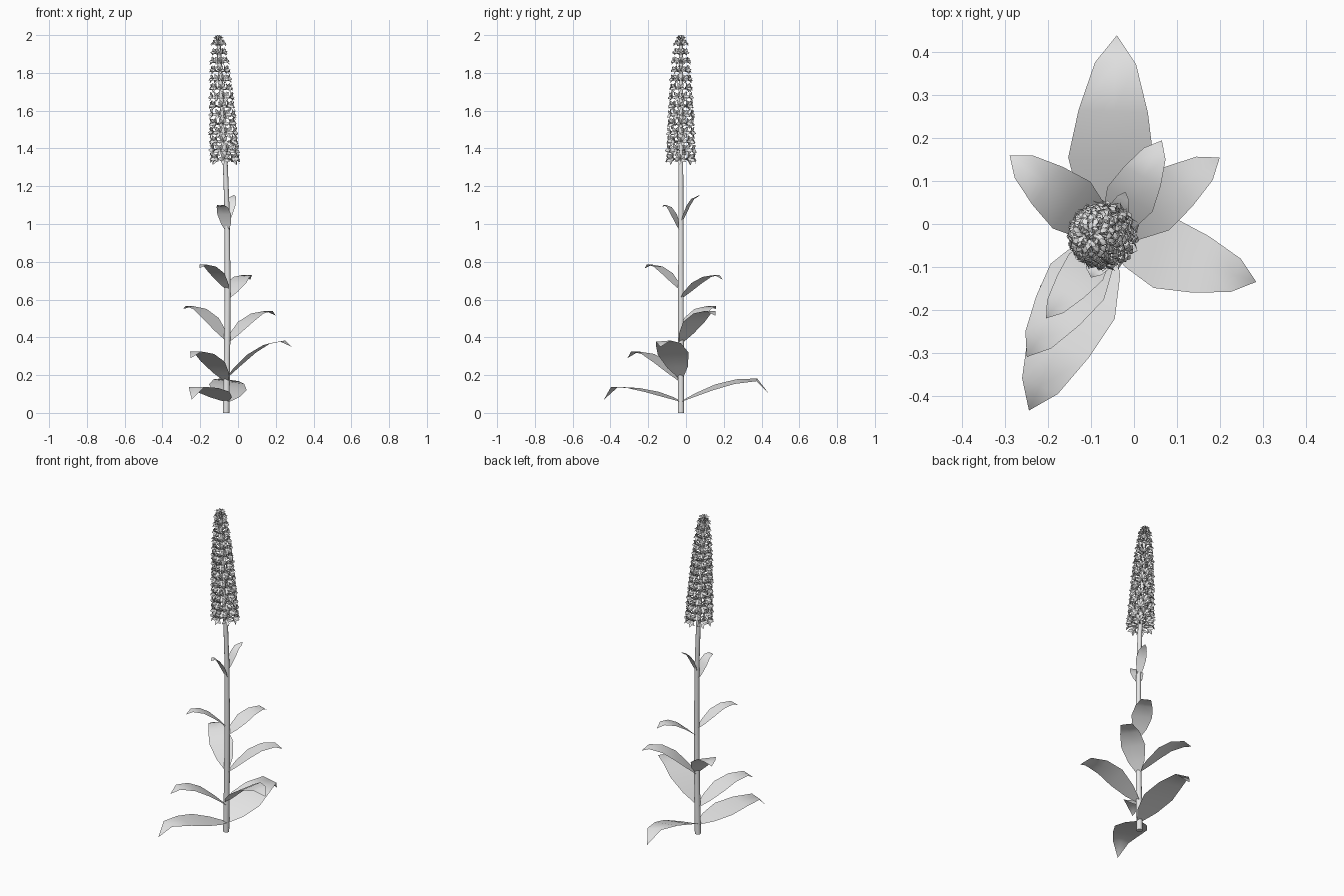
import bpy
import bmesh
import random
from math import cos, sin, pi, tau
from mathutils import Vector, Matrix

random.seed(4)
cube = bpy.data.objects.get("Cube")
if cube:
    bpy.data.objects.remove(cube)

grey = bpy.data.materials.new("pale grey")
grey.use_nodes = True
grey.diffuse_color = (0.8, 0.8, 0.8, 1)
grey.node_tree.nodes["Principled BSDF"].inputs["Base Color"].default_value = (0.8, 0.8, 0.8, 1)


def make_object(name, bm):
    mesh = bpy.data.meshes.new(name)
    bm.to_mesh(mesh)
    bm.free()
    for face in mesh.polygons:
        face.use_smooth = len(face.vertices) < 5
    mesh.materials.append(grey)
    obj = bpy.data.objects.new(name, mesh)
    bpy.context.collection.objects.link(obj)


def stem_centre(z):
    """Centre line: a slight bow below, a lean inside the spike."""
    lean = max(0, z - 1.2) / 0.8
    bow = 0.008 * sin(pi * min(z / 1.4, 1))
    return Vector((-0.063 + bow - 0.042 * lean, -0.027, z))


def loft(bm, rings, closed=True):
    """Join successive rings of vertices with quads."""
    for a, b in zip(rings, rings[1:]):
        n = len(a)
        for i in range(n if closed else n - 1):
            j = (i + 1) % n
            bm.faces.new((a[i], a[j], b[j], b[i]))


# Stem: slim tapering tube
bm = bmesh.new()
SIDES = 10
rings = []
for z in (0, 0.35, 0.7, 1.05, 1.3, 1.5, 1.75, 1.96):
    r = 0.0175 - 0.0035 * z
    rings.append([bm.verts.new(stem_centre(z) + Vector((r * cos(tau * i / SIDES), r * sin(tau * i / SIDES), 0)))
                  for i in range(SIDES)])
loft(bm, rings)
bm.faces.new(rings[0][::-1])
bm.faces.new(rings[-1])
make_object("stem", bm)

# Leaf stations: distance along, share of full width, share of rise
LEAF = ((0, 0.15, 0), (0.16, 0.68, 0.3), (0.38, 1, 0.66), (0.62, 0.81, 0.92), (0.86, 0.48, 1))


def leaf(name, tip, base_z, peak_z, width, roll=0):
    """Arching pointed blade from the stem to its tip; roll lifts its left edge."""
    bm = bmesh.new()
    tip = Vector(tip)
    base = stem_centre(base_z)
    run = Vector((tip.x - base.x, tip.y - base.y, 0))
    side = Vector((-run.y, run.x, 0)).normalized() * width / 2
    side.z = roll * width / 2
    rows = []
    for t, w, rise in LEAF:
        mid = base + run * t + Vector((0, 0, (peak_z - base_z) * rise))
        rows.append([bm.verts.new(mid + side * w * s) for s in (1, 0, -1)])
    loft(bm, rows, closed=False)
    end = bm.verts.new(tip)
    a, b, c = rows[-1]
    bm.faces.new((a, b, end))
    bm.faces.new((b, c, end))
    make_object(name, bm)


leaf("bottom_back_leaf", (-0.04, 0.44, 0.10), 0.06, 0.175, 0.2, 0.15)
leaf("bottom_front_leaf", (-0.245, -0.435, 0.07), 0.06, 0.138, 0.19)
leaf("low_left_leaf", (0.285, -0.135, 0.35), 0.185, 0.38, 0.17, 0.08)
leaf("low_front_leaf", (-0.25, -0.31, 0.29), 0.165, 0.325, 0.15)
leaf("middle_right_leaf", (-0.29, 0.16, 0.55), 0.38, 0.565, 0.14)
leaf("middle_left_leaf", (0.2, 0.155, 0.515), 0.37, 0.54, 0.14)
leaf("upper_back_leaf", (0.065, 0.195, 0.705), 0.605, 0.73, 0.12)
leaf("upper_front_leaf", (-0.205, -0.22, 0.765), 0.65, 0.785, 0.1)
leaf("top_front_leaf", (-0.1, -0.125, 1.09), 0.955, 1.1, 0.08)
leaf("top_back_leaf", (-0.02, 0.075, 1.155), 1.0, 1.145, 0.06)


def add_flower(bm, matrix):
    """Short tube opening into five flared petals, facing local +z."""
    def vert(r, angle, h):
        return bm.verts.new(matrix @ Vector((r * cos(angle), r * sin(angle), h)))
    tube = [[vert(r, tau * i / 5, h) for i in range(5)] for r, h in ((0.1, -1.3), (0.22, 0))]
    loft(bm, tube)
    for k in range(5):
        a = tau * (k + 0.5) / 5
        belly = vert(0.7, a - 0.5, 0.45), vert(0.7, a + 0.5, 0.45)
        tip = vert(1.15, a, 0.6)
        bm.faces.new((tube[1][k], tube[1][(k + 1) % 5], belly[1], belly[0]))
        bm.faces.new((belly[0], belly[1], tip))


# Flower spike: staggered whorls that shrink toward the top
bm = bmesh.new()
ROWS, COLUMNS = 14, 8
for row in range(ROWS):
    t = row / (ROWS - 1)
    z = 1.345 + 0.61 * t
    radius = 0.06 - 0.02 * t - 0.018 * t ** 4
    size = 0.031 - 0.011 * t
    for col in range(COLUMNS):
        angle = tau * (col + 0.5 * (row % 2)) / COLUMNS + random.uniform(-0.08, 0.08)
        out = Vector((cos(angle), sin(angle), 0.1 + 0.5 * t ** 3))
        place = stem_centre(z) + Vector((cos(angle), sin(angle), 0)) * radius
        turn = out.to_track_quat("Z", "Y").to_matrix().to_4x4()
        spin = Matrix.Rotation(random.uniform(-0.3, 0.3) + pi / 2, 4, "Z")
        add_flower(bm, Matrix.Translation(place) @ turn @ spin @ Matrix.Scale(size, 4))
# Closing bud flowers at the tip
for k in range(4):
    angle = tau * k / 4
    out = Vector((cos(angle) * 0.5, sin(angle) * 0.5, 1))
    turn = out.to_track_quat("Z", "Y").to_matrix().to_4x4()
    place = stem_centre(1.983) + Vector((cos(angle), sin(angle), 0)) * 0.012
    add_flower(bm, Matrix.Translation(place) @ turn @ Matrix.Scale(0.018, 4))
make_object("flower_spike", bm)
